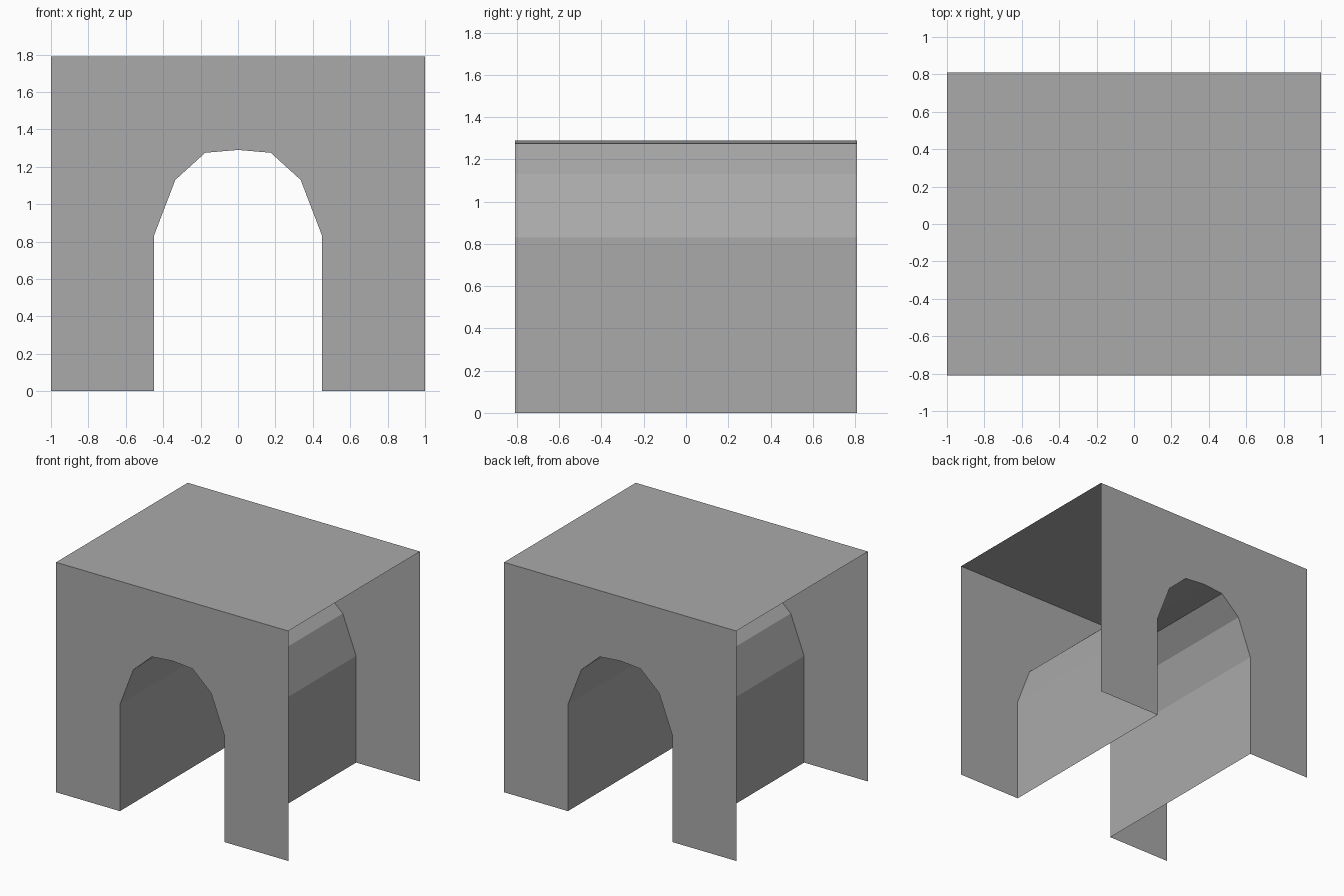
import bpy
import bmesh

if "Cube" in bpy.data.objects:
    bpy.data.objects.remove(bpy.data.objects["Cube"], do_unlink=True)

HALF_WIDTH, HALF_DEPTH, HEIGHT = 1.0, 0.81, 1.79

# Single grey stone colour
stone = bpy.data.materials.new("grey_stone")
stone.use_nodes = True
colour = (0.4, 0.4, 0.4, 1)
stone.diffuse_color = colour
stone.node_tree.nodes["Principled BSDF"].inputs["Base Color"].default_value = colour

# Arch opening outline, mirrored about the crown
half_arch = [(0.45, 0), (0.45, 0.83), (0.335, 1.13), (0.175, 1.275)]
arch = half_arch + [(0, 1.29)] + [(-x, z) for x, z in reversed(half_arch)]


def add_sheet(name, polygons):
    """Make an open, flat-shaded surface from polygons."""
    bm = bmesh.new()
    for polygon in polygons:
        bm.faces.new([bm.verts.new(p) for p in polygon])
    bmesh.ops.remove_doubles(bm, verts=bm.verts, dist=0.0001)
    mesh = bpy.data.meshes.new(name)
    bm.to_mesh(mesh)
    bm.free()
    mesh.materials.append(stone)
    obj = bpy.data.objects.new(name, mesh)
    bpy.context.collection.objects.link(obj)
    return obj


# Front and back walls, each cut by the arch
wall = [(HALF_WIDTH, 0), (HALF_WIDTH, HEIGHT), (-HALF_WIDTH, HEIGHT), (-HALF_WIDTH, 0)]
outline = wall + list(reversed(arch))
add_sheet("front_wall", [[(x, -HALF_DEPTH, z) for x, z in outline]])
add_sheet("back_wall", [[(x, HALF_DEPTH, z) for x, z in reversed(outline)]])

# Flat top deck
add_sheet("top_deck", [[(-HALF_WIDTH, -HALF_DEPTH, HEIGHT), (HALF_WIDTH, -HALF_DEPTH, HEIGHT),
                        (HALF_WIDTH, HALF_DEPTH, HEIGHT), (-HALF_WIDTH, HALF_DEPTH, HEIGHT)]])

# Tunnel lining that runs from front to back, facing inwards
lining = []
for (x0, z0), (x1, z1) in zip(arch, arch[1:]):
    lining.append([(x0, -HALF_DEPTH, z0), (x1, -HALF_DEPTH, z1),
                   (x1, HALF_DEPTH, z1), (x0, HALF_DEPTH, z0)])
tunnel = add_sheet("tunnel_lining", lining)
if tunnel.data.polygons[0].normal.x > 0:
    tunnel.data.flip_normals()
front = bpy.data.objects["front_wall"]
if front.data.polygons[0].normal.y > 0:
    front.data.flip_normals()
    bpy.data.objects["back_wall"].data.flip_normals()
